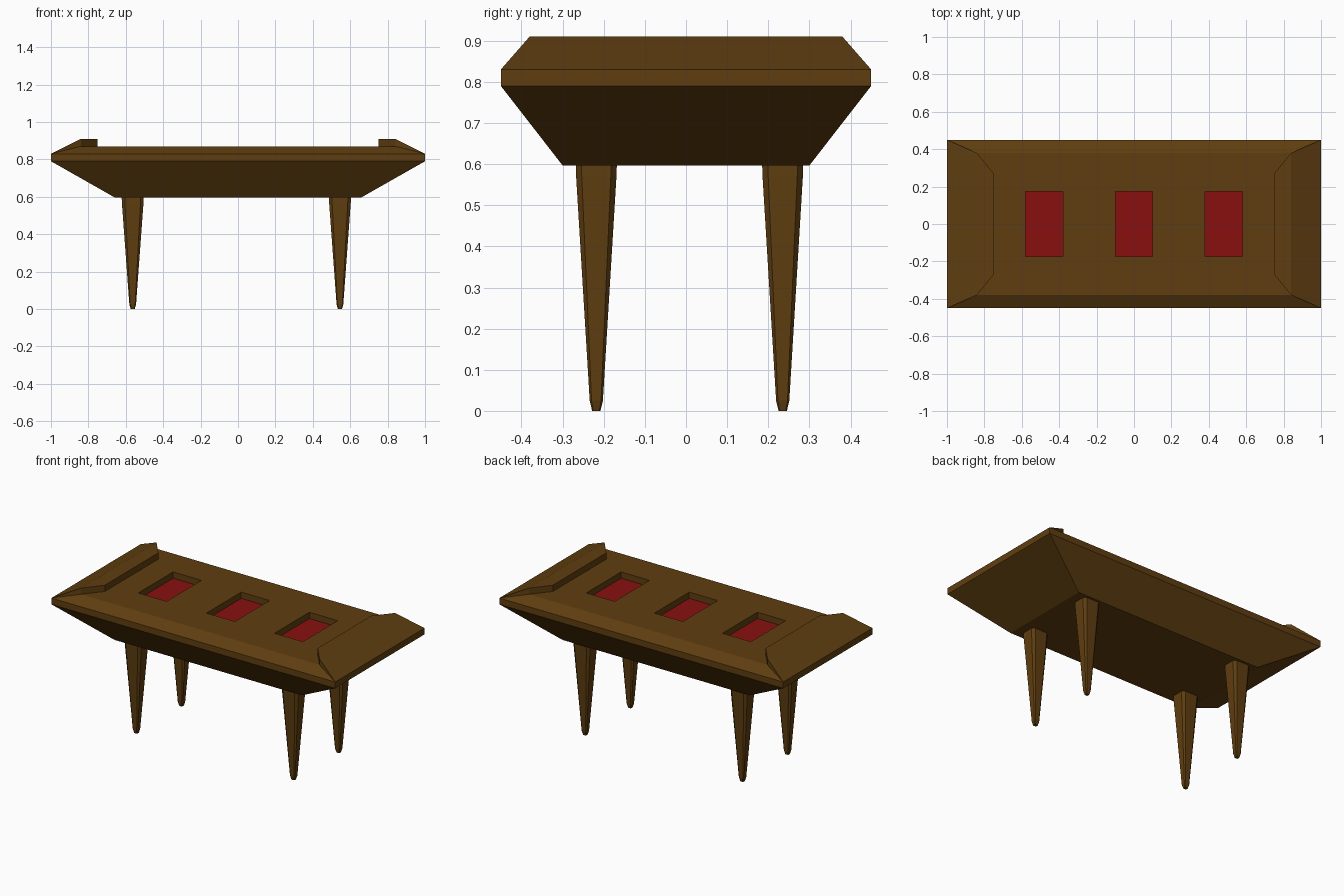
import bpy, bmesh

if "Cube" in bpy.data.objects:
    bpy.data.objects.remove(bpy.data.objects["Cube"])

def material(name, rgb):
    m = bpy.data.materials.new(name)
    m.diffuse_color = (*rgb, 1)
    m.use_nodes = True
    m.node_tree.nodes["Principled BSDF"].inputs["Base Color"].default_value = m.diffuse_color
    return m

WOOD = material("brown wood", (0.115, 0.048, 0.005))
RED = material("red inlay", (0.25, 0.005, 0.005))

def finish(bm, name):
    bmesh.ops.remove_doubles(bm, verts=bm.verts, dist=0.0005)
    bmesh.ops.recalc_face_normals(bm, faces=bm.faces)
    me = bpy.data.meshes.new(name)
    bm.to_mesh(me)
    bm.free()
    me.materials.append(WOOD)
    me.materials.append(RED)
    ob = bpy.data.objects.new(name, me)
    bpy.context.collection.objects.link(ob)
    return ob

def poly(bm, pts, mat=0):
    f = bm.faces.new([bm.verts.new(p) for p in pts])
    f.material_index = mat
    return f

def rect(x, y, z):
    return [(-x, -y, z), (x, -y, z), (x, y, z), (-x, y, z)]

DECK, FLOOR, TOP = 0.87, 0.83, 0.91

# table body: flared underside, thin rim, sloped edge
bm = bmesh.new()
rings = [rect(0.66, 0.30, 0.597), rect(1, 0.45, 0.79), rect(1, 0.45, 0.83), rect(0.84, 0.38, DECK)]
poly(bm, rings[0][::-1])
for k in range(3):
    a, b = rings[k], rings[k + 1]
    for i in range(4):
        if k == 2 and i % 2:      # the end slopes belong to the raised ends
            continue
        j = (i + 1) % 4
        poly(bm, [a[i], a[j], b[j], b[i]])
# deck grid with three sunken red panels
xs = [-0.84, -0.58, -0.38, -0.10, 0.10, 0.38, 0.58, 0.84]
ys = [-0.38, -0.175, 0.175, 0.38]
for i in range(7):
    for j in range(3):
        c = [(xs[i], ys[j]), (xs[i + 1], ys[j]), (xs[i + 1], ys[j + 1]), (xs[i], ys[j + 1])]
        if i % 2 and j == 1:
            poly(bm, [(x, y, FLOOR) for x, y in c], 1)
            for k in range(4):
                p, q = c[k], c[(k + 1) % 4]
                poly(bm, [(*p, DECK), (*q, DECK), (*q, FLOOR), (*p, FLOOR)])
        else:
            poly(bm, [(x, y, DECK) for x, y in c])
# raised ends, mirrored in x
for s in (-1, 1):
    o = [(s, -0.45, 0.83), (s, 0.45, 0.83)]
    inner = [(s * 0.84, -0.38), (s * 0.75, -0.27), (s * 0.75, 0.27), (s * 0.84, 0.38)]
    hi = [(x, y, TOP) for x, y in inner]
    lo = [(x, y, DECK) for x, y in inner]
    poly(bm, hi)
    poly(bm, [o[0], o[1], hi[3], hi[0]])
    poly(bm, [o[0], hi[0], lo[0]])
    poly(bm, [o[1], hi[3], lo[3]])
    for k in range(3):
        poly(bm, [lo[k], lo[k + 1], hi[k + 1], hi[k]])
finish(bm, "table_top")

# tapered legs with chamfered corners
def leg(name, cx, cy):
    bm = bmesh.new()
    prev = None
    for z, hx, hy in [(0, 0.011, 0.010), (0.025, 0.018, 0.016), (0.57, 0.058, 0.049), (0.60, 0.059, 0.050)]:
        t = 0.72
        oct8 = [(1, -t), (1, t), (t, 1), (-t, 1), (-1, t), (-1, -t), (-t, -1), (t, -1)]
        ring = [(cx + u * hx, cy + v * hy, z) for u, v in oct8]
        if prev is None:
            poly(bm, ring[::-1])
        else:
            for i in range(8):
                j = (i + 1) % 8
                poly(bm, [prev[i], prev[j], ring[j], ring[i]])
        prev = ring
    poly(bm, prev)
    finish(bm, name)

for side, cx in (("left", -0.563), ("right", 0.545)):
    for end, cy in (("front", -0.218), ("back", 0.235)):
        leg(f"{end}_{side}_leg", cx, cy)
